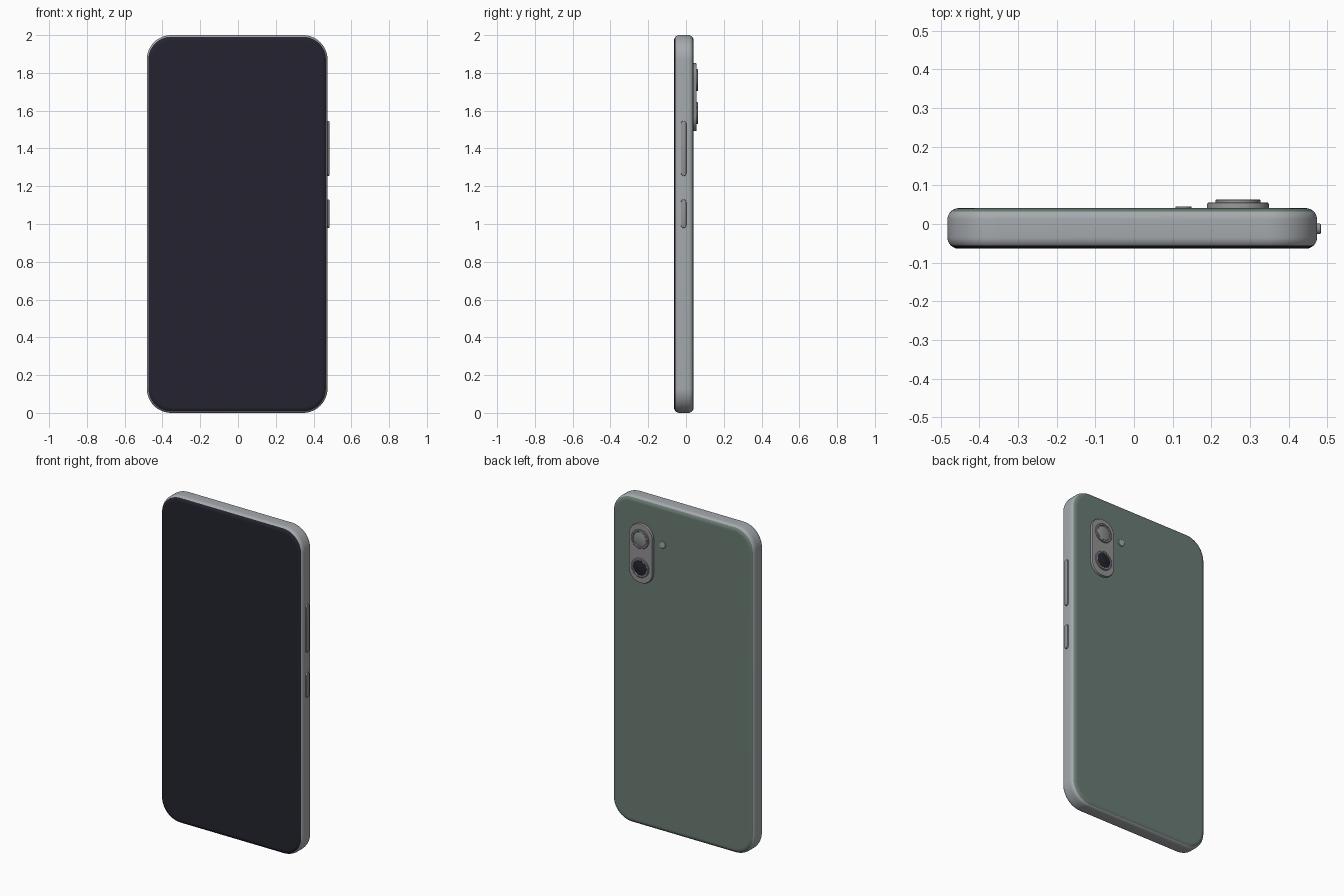
import bpy, bmesh, math

if "Cube" in bpy.data.objects:
    bpy.data.objects.remove(bpy.data.objects["Cube"])


def material(name, rgb):
    m = bpy.data.materials.new(name)
    m.diffuse_color = (*rgb, 1)
    m.use_nodes = True
    m.node_tree.nodes["Principled BSDF"].inputs["Base Color"].default_value = m.diffuse_color
    return m


FRAME = material("frame grey", (0.38, 0.40, 0.42))
TRIM = material("trim grey", (0.29, 0.29, 0.30))
SCREEN = material("screen dark", (0.018, 0.017, 0.029))
BACK = material("back green", (0.145, 0.20, 0.175))
GLASS = material("lens grey", (0.26, 0.27, 0.27))
FLASH = material("flash pale", (0.36, 0.42, 0.39))


def outline(hw, hh, r, inset, seg):
    """Rounded rectangle, shrunk by inset, as 2D points."""
    pts = []
    for k, (sx, sy) in enumerate([(1, 1), (-1, 1), (-1, -1), (1, -1)]):
        for i in range(seg + 1):
            a = math.pi / 2 * (k + i / seg)
            rr = r - inset
            pts.append((sx * (hw - r) + rr * math.cos(a),
                        sy * (hh - r) + rr * math.sin(a)))
    return pts


def loft(name, centre, half, r, profile, mats, rule=None, axis="y", seg=12):
    """Stack rounded outlines along an axis; profile = (inset, depth) pairs."""
    bm = bmesh.new()
    rings = []
    for inset, d in profile:
        ring = []
        for u, v in outline(*half, r, inset, seg):
            u, v = u + centre[0], v + centre[1]
            ring.append(bm.verts.new((u, d, v) if axis == "y" else (d, u, v)))
        rings.append(ring)
    n = len(rings[0])
    for a, b in zip(rings, rings[1:]):
        for i in range(n):
            j = (i + 1) % n
            bm.faces.new((a[i], a[j], b[j], b[i]))
    bm.faces.new(rings[0])
    bm.faces.new(rings[-1])
    bmesh.ops.remove_doubles(bm, verts=bm.verts, dist=1e-5)
    bmesh.ops.recalc_face_normals(bm, faces=bm.faces)
    if rule:
        for f in bm.faces:
            f.material_index = rule(f.calc_center_median())
    me = bpy.data.meshes.new(name)
    bm.to_mesh(me)
    bm.free()
    for m in mats:
        me.materials.append(m)
    ob = bpy.data.objects.new(name, me)
    bpy.context.collection.objects.link(ob)
    bpy.ops.object.select_all(action="DESELECT")
    ob.select_set(True)
    bpy.context.view_layer.objects.active = ob
    bpy.ops.object.shade_smooth_by_angle(angle=math.radians(35))
    return ob


# Body: rounded slab, dark glass in front, green panel behind
Y0, Y1, RND = -0.064, 0.041, 0.03
arc = [(RND * (1 - math.sin(math.pi / 20 * i)), RND * (1 - math.cos(math.pi / 20 * i)))
       for i in range(11)]
profile = [(RND + 0.006, Y0)] + [(i, Y0 + d) for i, d in arc]
profile += [(i, Y1 - d) for i, d in reversed(arc)] + [(RND + 0.006, Y1)]
loft("phone_body", (-0.0045, 1.0), (0.4785, 1.0), 0.13, profile,
     [FRAME, SCREEN, BACK],
     lambda c: 1 if c.y < Y0 + 0.009 else 2 if c.y > Y1 - 0.008 else 0, seg=16)

# Side buttons
for name, z0, z1 in [("volume_button", 1.254, 1.546), ("power_button", 0.979, 1.13)]:
    loft(name, (-0.0125, (z0 + z1) / 2), (0.014, (z1 - z0) / 2), 0.014,
         [(0, 0.455), (0, 0.480), (0.0012, 0.4825), (0.004, 0.4835)],
         [TRIM], axis="x", seg=8)

# Camera plate
loft("camera_plate", (0.269, 1.672), (0.08, 0.18), 0.077,
     [(0, 0.03), (0, 0.051), (0.0015, 0.0545), (0.005, 0.056), (0.007, 0.056)], [TRIM])

# Lenses: raised ring with a recessed disc
for name, z, glass in [("upper_lens", 1.762, GLASS), ("lower_lens", 1.587, SCREEN)]:
    loft(name + "_ring", (0.269, z), (0.058, 0.058), 0.058,
         [(0, 0.05), (0, 0.0615), (0.003, 0.064), (0.011, 0.064), (0.014, 0.060)], [TRIM])
    loft(name + "_glass", (0.269, z), (0.043, 0.043), 0.043,
         [(0, 0.055), (0, 0.0615), (0.002, 0.0625)], [glass])

# Flash
loft("flash", (0.128, 1.76), (0.021, 0.021), 0.021,
     [(0, 0.035), (0, 0.044), (0.002, 0.0455)], [FLASH])
